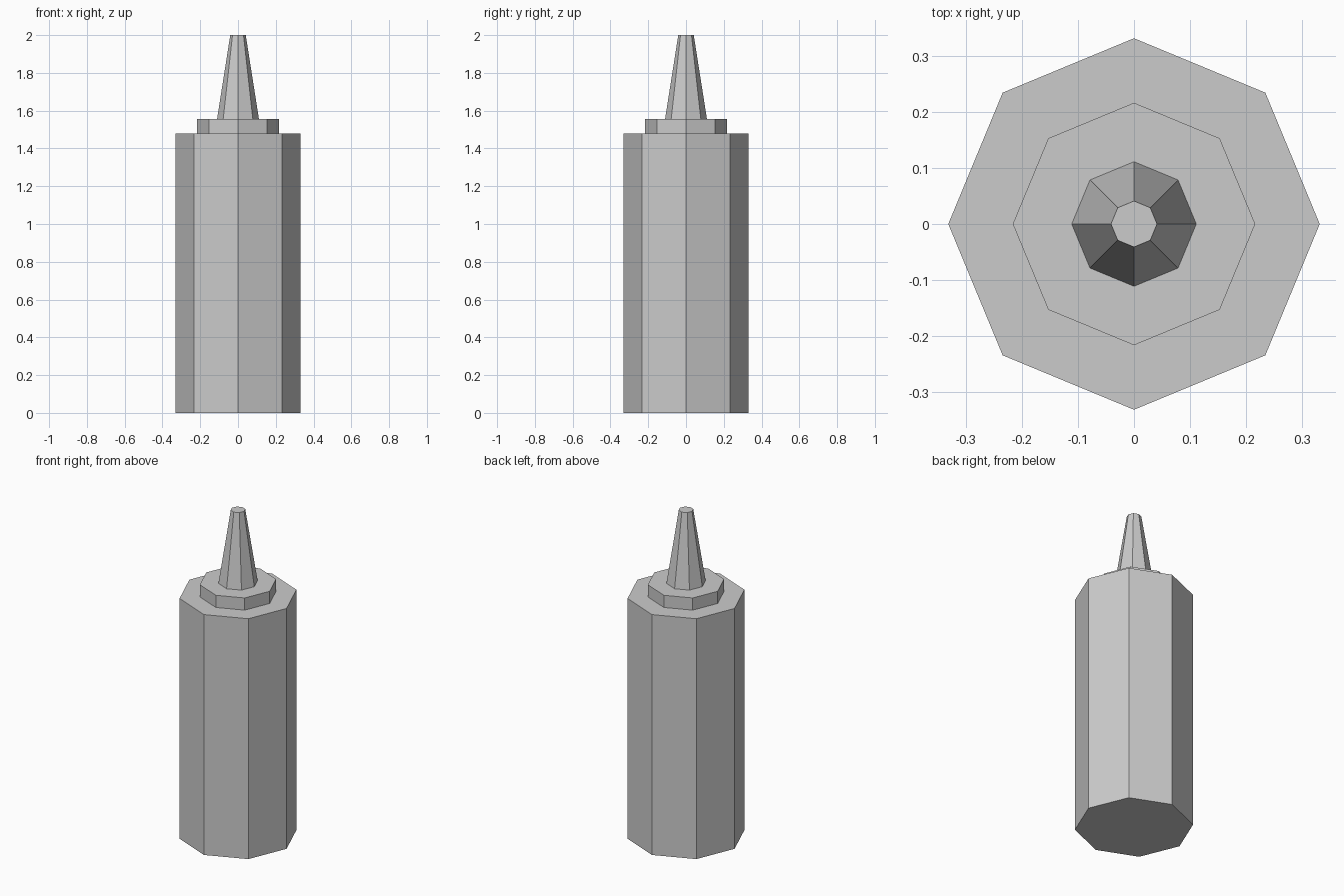
import bpy

if "Cube" in bpy.data.objects:
    bpy.data.objects.remove(bpy.data.objects["Cube"])


def octagon_section(name, r_bottom, r_top, z0, z1):
    # Eight-sided flat-shaded section with corners on the x and y axes
    bpy.ops.mesh.primitive_cone_add(
        vertices=8, radius1=r_bottom, radius2=r_top,
        depth=z1 - z0, location=(0, 0, (z0 + z1) / 2))
    obj = bpy.context.object
    obj.name = obj.data.name = name
    return obj


# Bottle body
octagon_section("bottle_body", 0.331, 0.331, 0.0, 1.48)
# Screw cap on top of the body
octagon_section("cap", 0.216, 0.216, 1.48, 1.555)
# Tapered nozzle with a blunt tip
octagon_section("nozzle", 0.111, 0.041, 1.555, 2.0)
